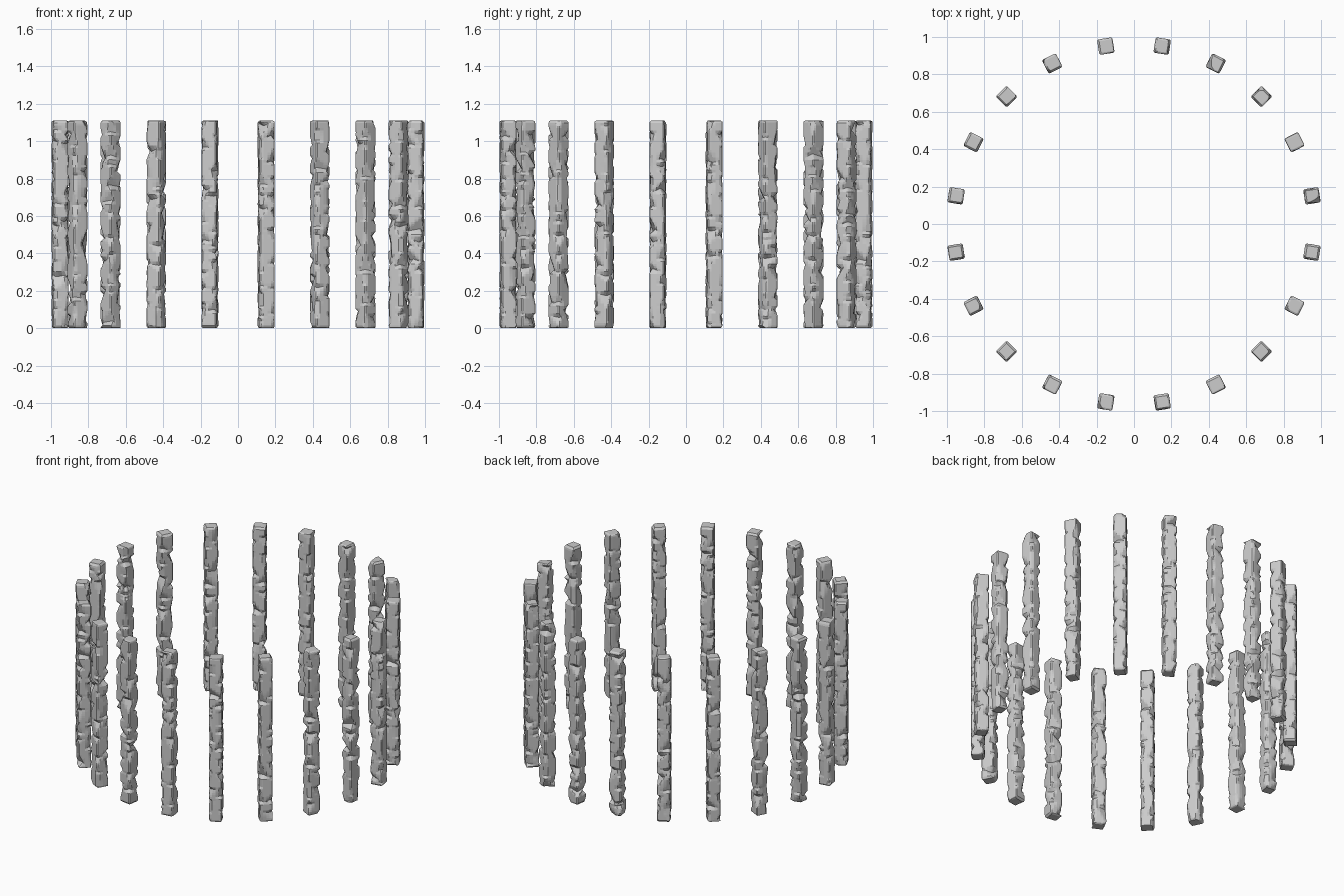
import bpy, bmesh, math, random
from mathutils import Vector, Matrix

if "Cube" in bpy.data.objects:
    bpy.data.objects.remove(bpy.data.objects["Cube"])

random.seed(7)
COUNT, RADIUS, HALF, HEIGHT = 20, 0.963, 0.0415, 1.11
SIDE, RINGS = 6, 84


def make_chips():
    """Cutting planes along the long edges and around both ends."""
    chips = []
    for sx in (-1, 1):
        for sy in (-1, 1):
            # continuous worn edge
            n = Vector((sx, sy, 0)).normalized()
            chips.append((Vector((sx, sy, 0)) * HALF - n * 0.005, n, -1, 2))
            # separate chips of differing tilt and length
            z = random.uniform(0, 0.08)
            while z < HEIGHT:
                length = random.uniform(0.02, 0.065)
                n = Vector((sx * random.uniform(0.35, 1), sy * random.uniform(0.35, 1),
                            random.uniform(-0.5, 0.5))).normalized()
                c = Vector((sx * HALF, sy * HALF, z)) - n * random.uniform(0.006, 0.017)
                chips.append((c, n, z - length, z + length))
                z += random.uniform(0.05, 0.14)
    # broken rims at top and bottom
    for zc, sz in ((0, -1), (HEIGHT, 1)):
        for k in range(4):
            a = k * math.pi / 2
            out = Vector((round(math.cos(a)), round(math.sin(a)), 0))
            n = (out + Vector((0, 0, sz * random.uniform(0.5, 1.1)))).normalized()
            c = out * HALF + Vector((0, 0, zc)) - n * random.uniform(0.003, 0.01)
            chips.append((c, n, zc - 0.06, zc + 0.06))
    return chips


def stone_post(name, angle):
    bm = bmesh.new()
    # square outline, denser near the corners
    ts = [-1 + 2 * i / SIDE for i in range(SIDE)]
    ts = [math.sin(t * math.pi / 2) for t in ts]
    outline = []
    for k in range(4):
        rot = Matrix.Rotation(k * math.pi / 2, 3, 'Z')
        outline += [rot @ Vector((t * HALF, -HALF, 0)) for t in ts]
    # stacked rings, tight at both ends
    zs = [0, 0.004] + [HEIGHT * i / RINGS for i in range(1, RINGS)] + [HEIGHT - 0.004, HEIGHT]
    rings = [[bm.verts.new(p + Vector((0, 0, z))) for p in outline] for z in zs]
    m = len(outline)
    for a, b in zip(rings, rings[1:]):
        for i in range(m):
            j = (i + 1) % m
            bm.faces.new((a[i], a[j], b[j], b[i]))
    # end caps fanned through an inner ring
    for ring, z, flip in ((rings[0], 0, True), (rings[-1], HEIGHT, False)):
        inner = [bm.verts.new((p.x * 0.75, p.y * 0.75, z)) for p in outline]
        for i in range(m):
            j = (i + 1) % m
            f = (ring[i], ring[j], inner[j], inner[i])
            bm.faces.new(f[::-1] if flip else f)
        bm.faces.new(inner[::-1] if flip else inner)
    # press the surface back to every chip plane
    for c, n, z0, z1 in make_chips():
        for v in bm.verts:
            if z0 <= v.co.z <= z1:
                d = (v.co - c).dot(n)
                if d > 0:
                    v.co -= n * d
    for v in bm.verts:
        v.co.z = min(max(v.co.z, 0), HEIGHT)
    me = bpy.data.meshes.new(name)
    bm.to_mesh(me)
    bm.free()
    ob = bpy.data.objects.new(name, me)
    ob.location = (RADIUS * math.cos(angle), RADIUS * math.sin(angle), 0)
    ob.rotation_euler.z = angle
    bpy.context.collection.objects.link(ob)


# ring of chipped stone posts
for i in range(COUNT):
    stone_post(f"stone_post_{i + 1:02d}", math.radians(9 + 18 * i))
